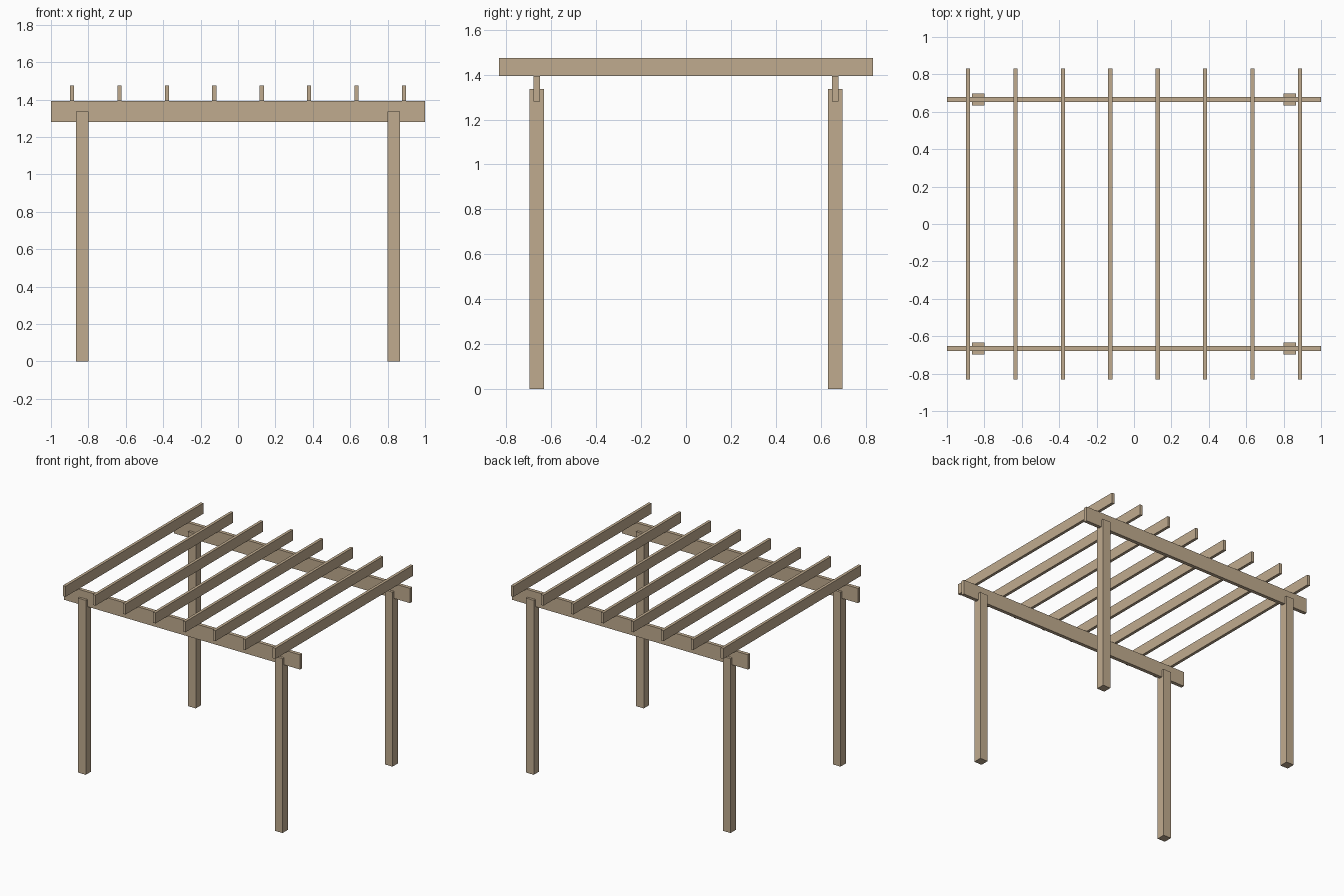
import bpy

default = bpy.data.objects.get("Cube")
if default:
    bpy.data.objects.remove(default, do_unlink=True)

# Single timber colour
COLOUR = (0.53, 0.41, 0.275, 1.0)
timber = bpy.data.materials.new("light_timber")
timber.use_nodes = True
timber.diffuse_color = COLOUR
timber.node_tree.nodes["Principled BSDF"].inputs["Base Color"].default_value = COLOUR


def board(name, centre, size):
    """Add a square-edged timber of the given size."""
    bpy.ops.mesh.primitive_cube_add(size=1, location=centre)
    obj = bpy.context.object
    obj.name = name
    obj.scale = size
    bpy.ops.object.transform_apply(location=False, rotation=False, scale=True)
    obj.data.materials.append(timber)
    return obj


POST_X, POST_Y, POST_W, POST_H = 0.833, 0.665, 0.065, 1.335
BEAM_LOW, BEAM_TOP, BEAM_W = 1.28, 1.393, 0.027
RAFTER_TOP, RAFTER_W, RAFTER_LEN = 1.474, 0.022, 1.665
RAFTERS, RAFTER_X = 8, 0.888

# Posts and the long beams housed in their tops
for y_side, y_name in ((-1, "front"), (1, "back")):
    y = y_side * POST_Y
    for x_side, x_name in ((-1, "right"), (1, "left")):
        board(f"{y_name}_{x_name}_post", (x_side * POST_X, y, POST_H / 2),
              (POST_W, POST_W, POST_H))
    board(f"{y_name}_beam", (0, y, (BEAM_LOW + BEAM_TOP) / 2),
          (2, BEAM_W, BEAM_TOP - BEAM_LOW))

# Evenly spaced rafters resting on the beams
for i in range(RAFTERS):
    x = RAFTER_X * (2 * i / (RAFTERS - 1) - 1)
    board(f"rafter_{i + 1}", (x, 0, (BEAM_TOP + RAFTER_TOP) / 2),
          (RAFTER_W, RAFTER_LEN, RAFTER_TOP - BEAM_TOP))
